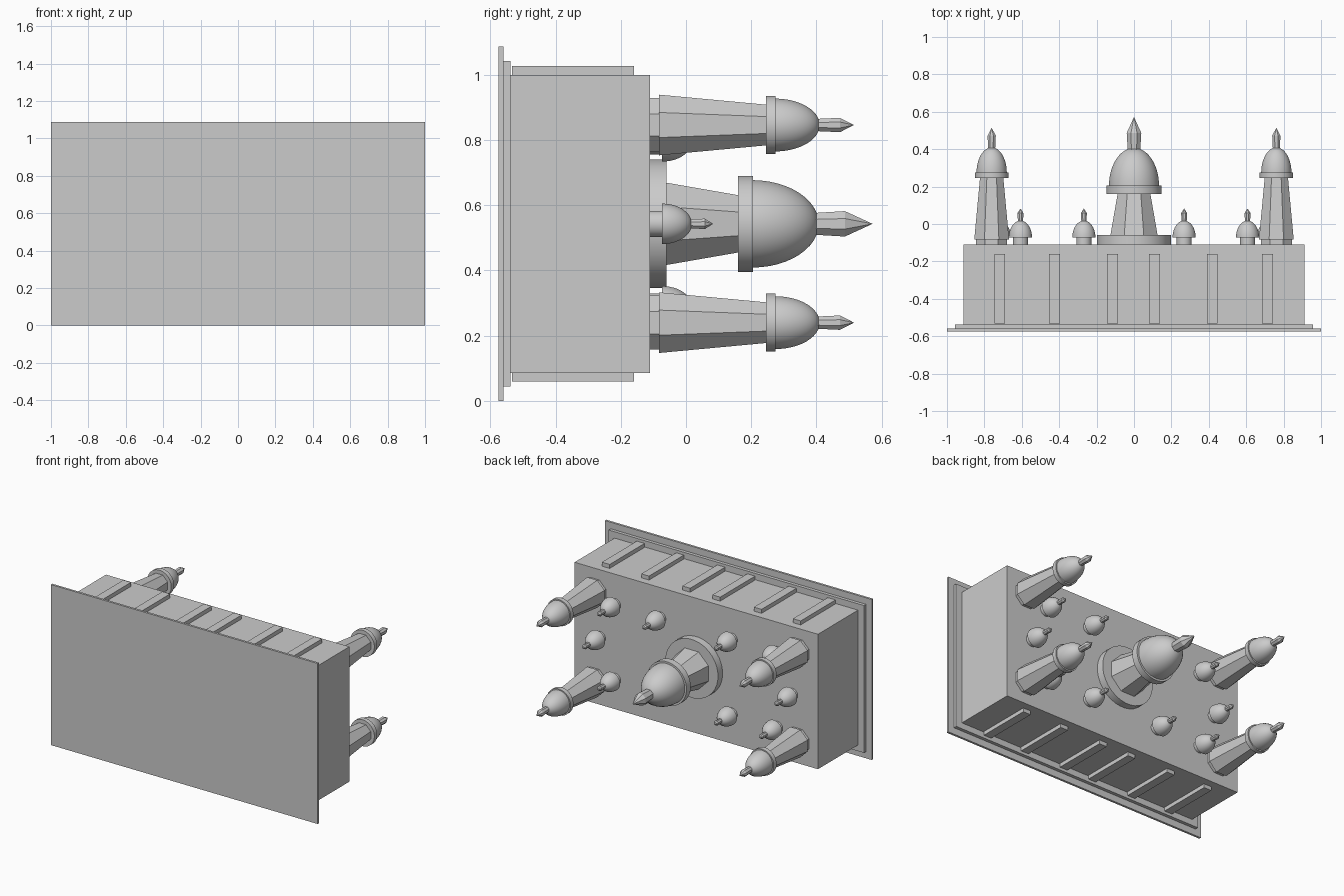
import bpy, bmesh, math

if "Cube" in bpy.data.objects:
    bpy.data.objects.remove(bpy.data.objects["Cube"])

stone = bpy.data.materials.new("grey_stone")
stone.use_nodes = True
GREY = (0.6, 0.6, 0.6, 1)
stone.diffuse_color = GREY
stone.node_tree.nodes["Principled BSDF"].inputs["Base Color"].default_value = GREY

MID = 0.543   # height of the building's axis, which points along +y
ROOF = -0.11


def add_object(name, bm, smooth=False):
    bmesh.ops.recalc_face_normals(bm, faces=bm.faces)
    mesh = bpy.data.meshes.new(name)
    bm.to_mesh(mesh)
    bm.free()
    mesh.materials.append(stone)
    ob = bpy.data.objects.new(name, mesh)
    bpy.context.collection.objects.link(ob)
    if smooth:
        bpy.ops.object.select_all(action='DESELECT')
        ob.select_set(True)
        bpy.context.view_layer.objects.active = ob
        bpy.ops.object.shade_smooth_by_angle(angle=math.radians(32))
    return ob


def box(name, x0, x1, y0, y1, z0, z1):
    bm = bmesh.new()
    bmesh.ops.create_cube(bm, size=1)
    for v in bm.verts:
        v.co = ((x0 + x1) / 2 + v.co.x * (x1 - x0),
                (y0 + y1) / 2 + v.co.y * (y1 - y0),
                (z0 + z1) / 2 + v.co.z * (z1 - z0))
    return add_object(name, bm)


def turned(name, x, z, profile, sides, smooth=False):
    """Turn (radius, y) points around an axis along y; radius is to the flats."""
    bm = bmesh.new()
    rings = []
    for r, y in profile:
        r /= math.cos(math.pi / sides)
        ring = []
        for i in range(sides):
            a = 2 * math.pi * (i + 0.5) / sides
            ring.append(bm.verts.new((x + r * math.cos(a), y, z + r * math.sin(a))))
        rings.append(ring)
    for a, b in zip(rings, rings[1:]):
        for i in range(sides):
            j = (i + 1) % sides
            bm.faces.new((a[i], a[j], b[j], b[i]))
    bm.faces.new(rings[0])
    bm.faces.new(rings[-1])
    bmesh.ops.remove_doubles(bm, verts=bm.verts, dist=0.0002)
    return add_object(name, bm, smooth)


def dome(name, x, z, r, y0, y1):
    steps = 12
    pts = [(r * math.cos(t), y0 + (y1 - y0) * math.sin(t))
           for t in (math.pi / 2 * i / steps for i in range(steps))]
    turned(name, x, z, pts + [(0.0001, y1)], 32, True)


def spike(name, x, z, r, y0, y1, tip):
    turned(name, x, z, [(r * 0.85, y0), (r, y1), (0.0001, tip)], 8)


# Plinth steps and main block
box("plinth_lower", -1, 1, -0.575, -0.56, 0, 1.087)
box("plinth_upper", -0.957, 0.957, -0.562, -0.538, 0.045, 1.043)
box("main_block", -0.912, 0.912, -0.54, ROOF, 0.086, 1.0)

# Pilasters on the two long sides
for i, x in enumerate((-0.718, -0.425, -0.115, 0.11, 0.418, 0.713)):
    for side, z0, z1 in (("upper", 0.99, 1.027), ("lower", 0.06, 0.096)):
        box(f"pilaster_{side}_{i}", x - 0.029, x + 0.029, -0.533, -0.16, z0, z1)

# Central tower
turned("central_drum", 0, MID, [(0.197, ROOF - 0.01), (0.197, -0.06)], 32, True)
turned("central_shaft", 0, MID, [(0.127, -0.065), (0.087, 0.165)], 8)
turned("central_collar", 0, MID, [(0.147, 0.16), (0.147, 0.205)], 32, True)
dome("central_dome", 0, MID, 0.134, 0.203, 0.407)
spike("central_spike", 0, MID, 0.039, 0.39, 0.487, 0.572)

# Four corner towers
for sx in (-1, 1):
    for sz in (-1, 1):
        x, z = sx * 0.761, MID + sz * 0.303
        turned("tower_foot", x, z, [(0.083, ROOF - 0.01), (0.083, -0.08)], 8)
        turned("tower_shaft", x, z, [(0.093, -0.083), (0.062, 0.25)], 8)
        turned("tower_collar", x, z, [(0.089, 0.245), (0.089, 0.275)], 32, True)
        dome("tower_dome", x, z, 0.081, 0.273, 0.41)
        spike("tower_spike", x, z, 0.022, 0.4, 0.472, 0.515)

# Small roof domes, five on each half
for sx in (-1, 1):
    for dx, dz in ((0.268, 0.253), (0.268, -0.253), (0.607, 0.253),
                   (0.607, -0.253), (0.72, 0)):
        x, z = sx * dx, MID + dz
        turned("small_neck", x, z, [(0.04, ROOF - 0.01), (0.04, -0.07)], 24, True)
        dome("small_dome", x, z, 0.062, -0.073, 0.018)
        spike("small_spike", x, z, 0.016, 0.01, 0.058, 0.083)
